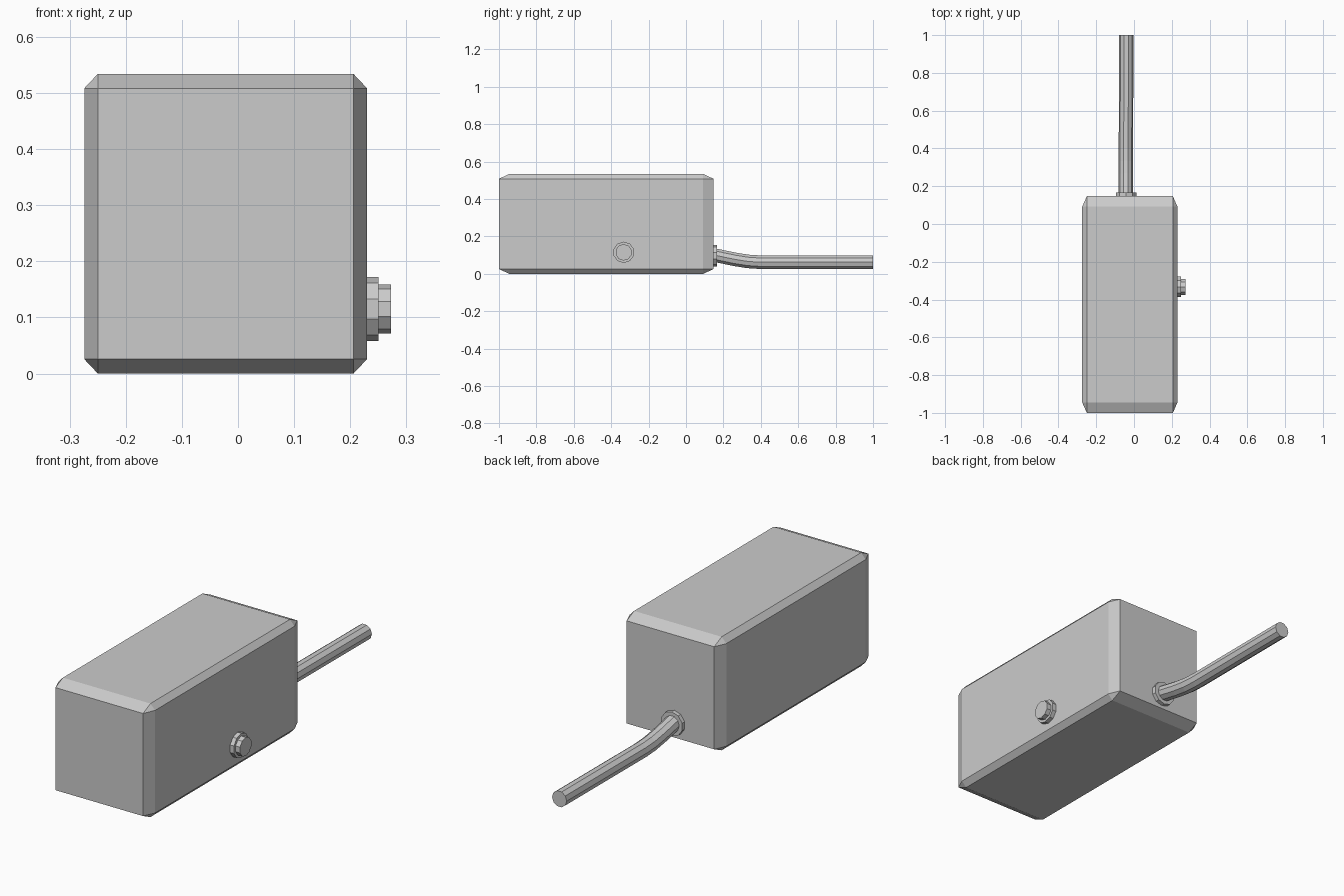
import bpy
import bmesh
import math
from mathutils import Matrix, Vector

cube = bpy.data.objects.get("Cube")
if cube:
    bpy.data.objects.remove(cube, do_unlink=True)

grey = bpy.data.materials.new("plain grey")
grey.use_nodes = True
color = (0.6, 0.6, 0.6, 1)
grey.diffuse_color = color
grey.node_tree.nodes["Principled BSDF"].inputs["Base Color"].default_value = color


def add_object(name, bm):
    mesh = bpy.data.meshes.new(name)
    bm.to_mesh(mesh)
    bm.free()
    mesh.materials.append(grey)
    obj = bpy.data.objects.new(name, mesh)
    bpy.context.collection.objects.link(obj)
    return obj


def disc(name, radius, start, end, rotation):
    """Ten-sided cylinder running between two points."""
    start, end = Vector(start), Vector(end)
    bm = bmesh.new()
    bmesh.ops.create_cone(bm, cap_ends=True, segments=10, radius1=radius,
                          radius2=radius, depth=(end - start).length,
                          matrix=Matrix.Translation((start + end) / 2) @ rotation)
    return add_object(name, bm)


# Housing: a unit cube is chamfered, then stretched so the chamfers stretch too
bm = bmesh.new()
bmesh.ops.create_cube(bm, size=1)
bmesh.ops.bevel(bm, geom=bm.edges[:], offset=0.048, segments=1,
                affect='EDGES', profile=0.5)
bmesh.ops.scale(bm, vec=(0.504, 1.147, 0.534), verts=bm.verts)
bmesh.ops.translate(bm, vec=(-0.022, -0.4265, 0.267), verts=bm.verts)
add_object("housing", bm)

# Side button and its collar
sideways = Matrix.Rotation(math.pi / 2, 4, 'Y') @ Matrix.Rotation(math.pi / 2, 4, 'Z')
y, z = -0.333, 0.115
disc("button_collar", 0.057, (0.22, y, z), (0.25, y, z), sideways)
disc("button", 0.044, (0.24, y, z), (0.273, y, z), sideways)

# Cable collar on the back
backward = Matrix.Rotation(math.pi / 2, 4, 'X')
disc("cable_collar", 0.057, (-0.042, 0.14, 0.097), (-0.042, 0.166, 0.097), backward)

# Cable: drops from the collar and runs straight back
curve = bpy.data.curves.new("cable", 'CURVE')
curve.dimensions = '3D'
curve.bevel_depth = 0.038
curve.bevel_resolution = 3
curve.use_fill_caps = True
curve.resolution_u = 4
path = [((-0.043, 0.14, 0.103), 0.07), ((-0.043, 0.4, 0.062), 0.09),
        ((-0.041, 1.0, 0.062), 0.2)]
spline = curve.splines.new('BEZIER')
spline.bezier_points.add(len(path) - 1)
spline.use_smooth = False
for point, (co, reach) in zip(spline.bezier_points, path):
    slope = -0.2 if co[1] < 0.3 else 0
    handle = Vector((0, reach, reach * slope))
    point.handle_left_type = point.handle_right_type = 'FREE'
    point.co = co
    point.handle_left = Vector(co) - handle
    point.handle_right = Vector(co) + handle
curve.materials.append(grey)
cable = bpy.data.objects.new("cable", curve)
bpy.context.collection.objects.link(cable)
